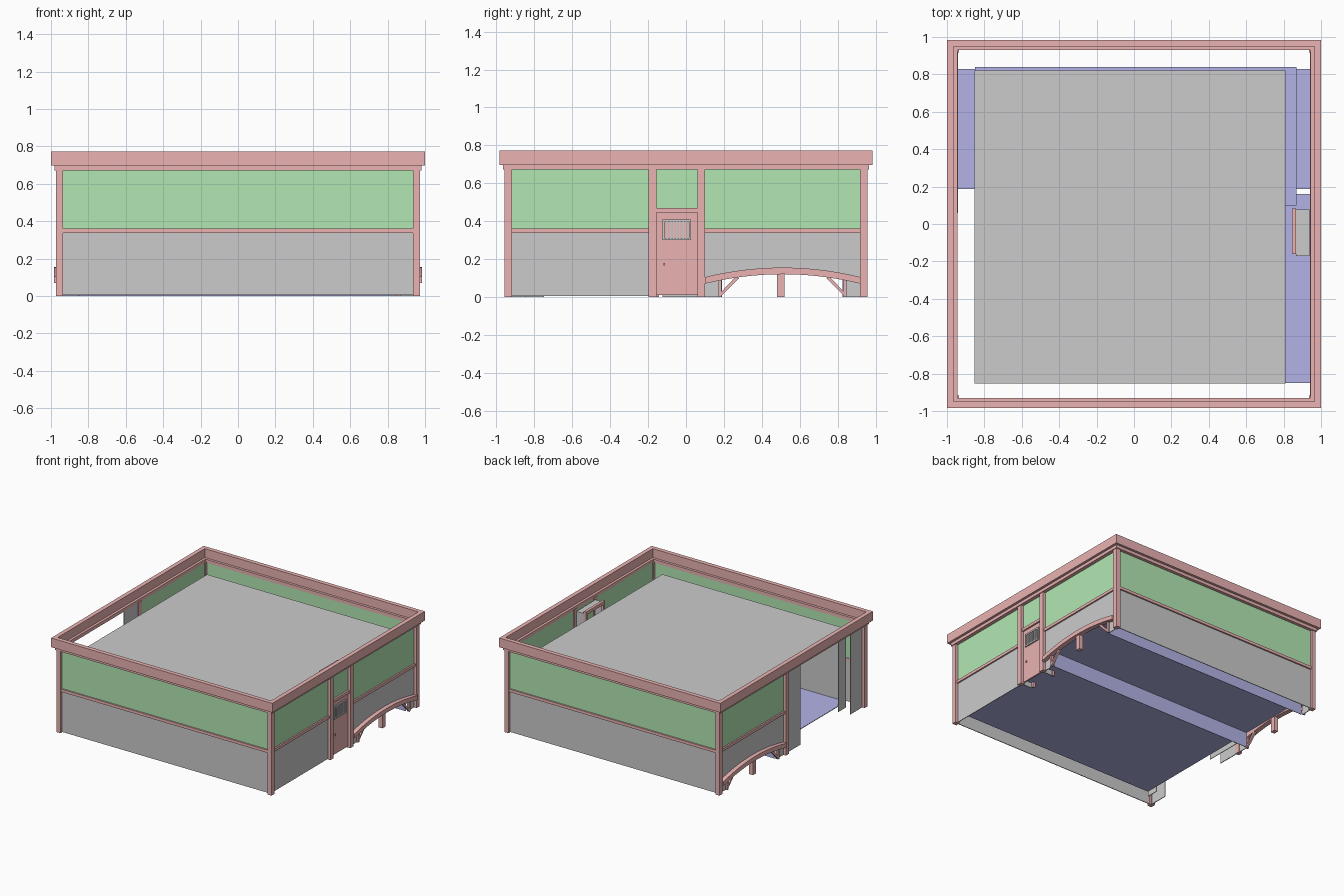
import bpy, bmesh, math
from mathutils import Matrix

if "Cube" in bpy.data.objects:
    bpy.data.objects.remove(bpy.data.objects["Cube"])


def material(name, rgb):
    m = bpy.data.materials.new(name)
    m.diffuse_color = (*rgb, 1)
    m.use_nodes = True
    m.node_tree.nodes["Principled BSDF"].inputs["Base Color"].default_value = m.diffuse_color
    return m


RED = material("trim_red", (0.83, 0.45, 0.45))
GREEN = material("upper_green", (0.45, 0.8, 0.45))
BLUE = material("floor_blue", (0.45, 0.45, 0.8))


def finish(name, bm, mat=None):
    bmesh.ops.recalc_face_normals(bm, faces=bm.faces)
    me = bpy.data.meshes.new(name)
    bm.to_mesh(me)
    bm.free()
    ob = bpy.data.objects.new(name, me)
    bpy.context.collection.objects.link(ob)
    if mat:
        me.materials.append(mat)
    return ob


def add_box(bm, x, y, z):
    size = Matrix.Diagonal((x[1] - x[0], y[1] - y[0], z[1] - z[0], 1))
    mid = Matrix.Translation((sum(x) / 2, sum(y) / 2, sum(z) / 2))
    bmesh.ops.create_cube(bm, size=1, matrix=mid @ size)


def box(name, x, y, z, mat=None):
    bm = bmesh.new()
    add_box(bm, x, y, z)
    return finish(name, bm, mat)


def span(s, a, b):
    return tuple(sorted((s * a, s * b)))


def prism(name, pts, x, mat=None):
    """Extrude a (y, z) outline along x."""
    bm = bmesh.new()
    face = bm.faces.new([bm.verts.new((x[0], y, z)) for y, z in pts])
    ext = bmesh.ops.extrude_face_region(bm, geom=[face])
    verts = [v for v in ext["geom"] if isinstance(v, bmesh.types.BMVert)]
    bmesh.ops.translate(bm, verts=verts, vec=(x[1] - x[0], 0, 0))
    return finish(name, bm, mat)


def ring(name, ox, oy, ix, iy, z, mat):
    """Rectangular frame around the building."""
    bm = bmesh.new()
    loops = []
    for zz in z:
        for hx, hy in ((ox, oy), (ix, iy)):
            loops.append([bm.verts.new((sx * hx, sy * hy, zz))
                          for sx, sy in ((-1, -1), (1, -1), (1, 1), (-1, 1))])
    lo, li, to, ti = loops
    for a, b in ((lo, to), (to, ti), (ti, li), (li, lo)):
        for i in range(4):
            j = (i + 1) % 4
            bm.faces.new((a[i], a[j], b[j], b[i]))
    return finish(name, bm, mat)


def arc(offset, n=16):
    """Shallow arch line from y=.10 to y=.92."""
    return [(0.10 + 0.82 * i / n, offset + 0.05 * (1 - (2 * i / n - 1) ** 2))
            for i in range(n + 1)]


# cornice
ring("cornice", 1.0, 0.985, 0.965, 0.95, (0.697, 0.772), RED)
ring("cornice_moulding", 0.98, 0.965, 0.945, 0.93, (0.672, 0.70), RED)

# corner posts
for sx in (-1, 1):
    for sy in (-1, 1):
        box("corner_post", span(sx, 0.935, 0.973), span(sy, 0.917, 0.957),
            (0, 0.68), RED)

# front and back walls
for s, side in ((-1, "front"), (1, "back")):
    y = span(s, 0.934, 0.94)
    box(side + "_lower_wall", (-0.94, 0.94), y, (0.005, 0.34))
    box(side + "_upper_wall", (-0.94, 0.94), y, (0.355, 0.68), GREEN)
    box(side + "_rail", (-0.94, 0.94), span(s, 0.93, 0.952), (0.337, 0.36), RED)

# arched half of both side walls
for s, side in ((-1, "left"), (1, "right")):
    x = span(s, 0.945, 0.951)
    prism(side + "_arched_wall", arc(0.09) + [(0.92, 0.34), (0.10, 0.34)], x)
    box(side + "_upper_wall", x, (0.08, 0.92), (0.355, 0.68), GREEN)
    box(side + "_rail", span(s, 0.94, 0.963), (0.08, 0.92), (0.337, 0.36), RED)
    prism(side + "_arch", arc(0.105) + arc(0.07)[::-1], span(s, 0.945, 0.985), RED)
    box(side + "_middle_post", span(s, 0.935, 0.97), (0.48, 0.52), (0, 0.12), RED)
    box(side + "_wall_post", span(s, 0.94, 0.973), (0.06, 0.10), (0, 0.68), RED)
    for c, d, pier in ((0.18, 1, (0.10, 0.175)), (0.84, -1, (0.845, 0.92))):
        box(side + "_pier", x, pier, (0, 0.1))
        box(side + "_brace_post", span(s, 0.945, 0.965),
            (c - 0.008, c + 0.008), (0, 0.10), RED)
        prism(side + "_brace", [(c, 0.0), (c + d * 0.10, 0.10),
                                (c + d * 0.08, 0.105), (c, 0.02)],
              span(s, 0.947, 0.963), RED)

# right wall, front half
X = (0.945, 0.951)
box("right_front_lower_wall", X, (-0.92, -0.18), (0.005, 0.34))
box("right_front_upper_wall", X, (-0.92, -0.18), (0.355, 0.68), GREEN)
box("right_front_rail", (0.94, 0.963), (-0.92, -0.18), (0.337, 0.36), RED)
box("door_post", (0.94, 0.973), (-0.197, -0.155), (0, 0.68), RED)

# door with lintel, transom and grille
box("door", (0.94, 0.952), (-0.155, 0.06), (0.01, 0.45), RED)
box("door_lintel", (0.94, 0.966), (-0.155, 0.06), (0.447, 0.47), RED)
box("transom", X, (-0.155, 0.06), (0.47, 0.68), GREEN)
bm = bmesh.new()
for y, z in (((-0.125, 0.027), (0.30, 0.312)), ((-0.125, 0.027), (0.395, 0.408)),
             ((-0.125, -0.113), (0.312, 0.395)), ((0.015, 0.027), (0.312, 0.395))):
    add_box(bm, (0.95, 0.962), y, z)
for i in range(7):
    y = -0.098 + i * 0.0165
    add_box(bm, (0.951, 0.959), (y - 0.004, y + 0.004), (0.312, 0.395))
finish("door_grille", bm)
box("door_handle", (0.95, 0.962), (-0.118, -0.112), (0.165, 0.18), RED)

# vestibule and inner door frame
for y in (-0.168, 0.074):
    box("vestibule_side", (0.865, 0.937), (y - 0.003, y + 0.003), (0.0, 0.66))
box("vestibule_ceiling", (0.865, 0.937), (-0.17, 0.077), (0.655, 0.66))
for y in (-0.16, 0.065):
    box("inner_door_jamb", (0.845, 0.867), (y, y + 0.018), (0, 0.68), RED)
box("inner_door_head", (0.845, 0.867), (-0.16, 0.083), (0.655, 0.68), RED)
box("inner_door_lintel", (0.845, 0.867), (-0.142, 0.065), (0.447, 0.47), RED)

# left wall opening: outer and inner jambs
box("left_jamb_back", (-0.951, -0.945), (-0.12, 0.08), (0, 0.68))
box("left_jamb_front", (-0.951, -0.945), (-0.94, -0.765), (0, 0.68))
box("inner_left_wall_front", (-0.853, -0.848), (-0.85, -0.75), (0, 0.64))
box("inner_left_wall_back", (-0.853, -0.848), (-0.125, 0.19), (0, 0.64))
box("inner_left_wall_rear", (-0.853, -0.848), (0.19, 0.82), (0.14, 0.64))

# inner room
box("ceiling", (-0.853, 0.81), (-0.853, 0.82), (0.636, 0.641))
box("inner_front_wall", (-0.85, 0.81), (-0.853, -0.848), (0.045, 0.638))
box("inner_back_wall", (-0.85, 0.81), (0.815, 0.82), (0.14, 0.638))
box("inner_right_wall_front", (0.805, 0.81), (-0.85, -0.16), (0.045, 0.638))
box("inner_right_wall_back", (0.805, 0.81), (0.08, 0.82), (0.14, 0.638))

# floors and underpass
box("main_floor", (-0.85, 0.945), (-0.85, 0.16), (0.042, 0.047), BLUE)
box("raised_floor", (-0.85, 0.87), (0.10, 0.84), (0.137, 0.142), BLUE)
box("underpass_ceiling", (-0.94, 0.94), (0.19, 0.83), (0.125, 0.13), BLUE)
for y in (0.188, 0.828):
    box("underpass_side", (-0.94, 0.94), (y - 0.002, y + 0.002), (0, 0.13), BLUE)
